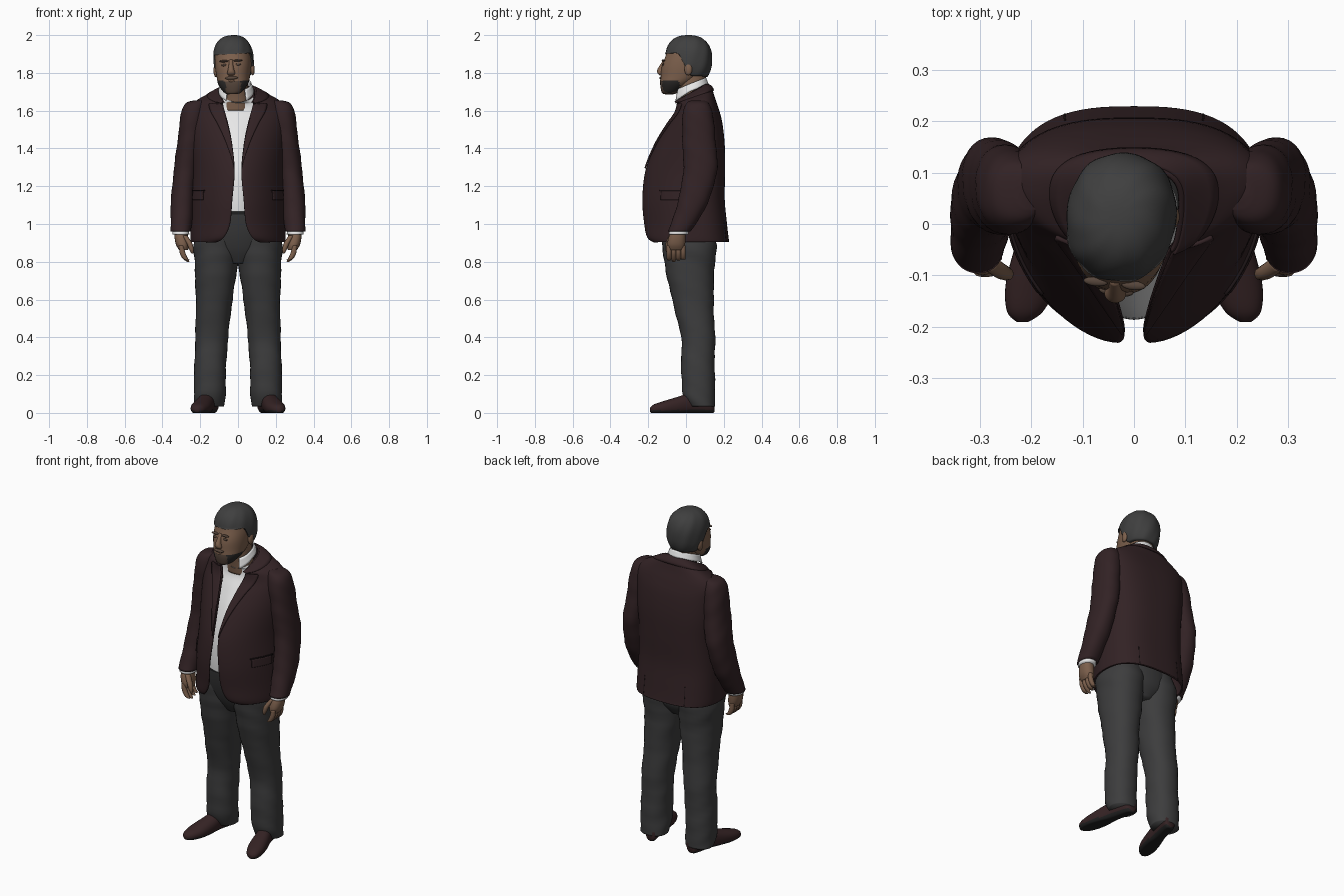
import bpy
import bmesh
import math
from mathutils import Matrix, Vector

cube = bpy.data.objects.get("Cube")
if cube:
    bpy.data.objects.remove(cube, do_unlink=True)


def material(name, r, g, b):
    mat = bpy.data.materials.new(name)
    mat.use_nodes = True
    mat.diffuse_color = (r, g, b, 1)
    bsdf = mat.node_tree.nodes["Principled BSDF"]
    bsdf.inputs["Base Color"].default_value = (r, g, b, 1)
    bsdf.inputs["Roughness"].default_value = .8
    return mat


WINE = material("dark wine cloth", .032, .016, .018)
SEAM = material("seam shadow", .012, .007, .008)
GREY = material("charcoal cloth", .046, .046, .047)
HAIR = material("grey hair", .05, .05, .05)
SKIN = material("skin", .2, .115, .072)
STUBBLE = material("brown stubble", .095, .062, .045)
BEARD = material("dark beard", .024, .022, .021)
WHITE = material("white shirt", .8, .8, .8)
LEATHER = material("brown leather", .036, .017, .018)
BLACK = material("black rubber", .015, .015, .015)


def spow(value, power):
    return math.copysign(abs(value) ** power, value)


def spline(rows, s):
    """Smooth row of values at the fractional row number s."""
    last = len(rows) - 1
    i = min(int(s), last - 1)
    t = s - i
    a, b, c, d = (rows[min(max(k, 0), last)] for k in (i - 1, i, i + 1, i + 2))
    return [q + t / 2 * (r - p + t * (2 * p - 5 * q + 4 * r - w + t * (3 * (q - r) + w - p)))
            for p, q, r, w in zip(a, b, c, d)]


def surface(name, fn, nu, nv, mats, wrap=True, rule=None, mirror=False, thick=0, post=None):
    """Grid of points fn(u, v); wrapped grids are closed with end caps."""
    bm = bmesh.new()
    count = nu if wrap else nu + 1
    grid = []
    for j in range(nv + 1):
        points = [Vector(fn(i / nu, j / nv)) for i in range(count)]
        grid.append([bm.verts.new(post(p) if post else p) for p in points])
    for low, high in zip(grid, grid[1:]):
        for i in range(nu):
            k = (i + 1) % count
            bm.faces.new((low[i], low[k], high[k], high[i]))
    if wrap:
        bm.faces.new(grid[0])
        bm.faces.new(grid[-1])
    bmesh.ops.recalc_face_normals(bm, faces=bm.faces)
    for face in bm.faces:
        face.smooth = True
        if rule:
            face.material_index = rule(face.calc_center_median())
    mesh = bpy.data.meshes.new(name)
    bm.to_mesh(mesh)
    bm.free()
    for mat in mats:
        mesh.materials.append(mat)
    obj = bpy.data.objects.new(name, mesh)
    bpy.context.collection.objects.link(obj)
    if mirror:
        obj.modifiers.new("mirror", "MIRROR").merge_threshold = .002
    if thick:
        mod = obj.modifiers.new("thickness", "SOLIDIFY")
        mod.thickness, mod.offset = thick, 0
    return obj


def loft(name, rows, mats, n=2.2, fold=0, side=1, sides=32, **options):
    """Body through rows of (z, centre x, centre y, radius x, radius y)."""
    def fn(u, v):
        z, cx, cy, rx, ry = spline(rows, v * (len(rows) - 1))
        a = u * math.tau
        k = 1 + fold * math.sin(z * 45 + 3 * math.sin(a)) * math.sin(z * 17 + a)
        return (side * (cx + k * rx * spow(math.cos(a), 2 / n)),
                cy + k * ry * spow(math.sin(a), 2 / n), z)
    return surface(name, fn, sides, 5 * (len(rows) - 1), mats, **options)


def blob(name, centre, size, mat, post=None):
    def fn(u, v):
        a, b = u * math.tau, .05 + v * 3.04
        d = (math.sin(b) * math.cos(a), math.sin(b) * math.sin(a), math.cos(b))
        return [c + r * e for c, r, e in zip(centre, size, d)]
    return surface(name, fn, 16, 10, [mat], post=post)


# Jacket: z, half width, front y, back y, side y, opening, slope
JACKET = [
    (.905, .245, -.165, .224, .03, .12, 0), (.93, .247, -.2, .22, .03, .075, 0),
    (1, .245, -.216, .212, .03, .042, 0), (1.13, .24, -.226, .2, .03, .03, 0),
    (1.28, .235, -.21, .202, .04, .018, 0), (1.42, .245, -.155, .2, .05, .03, 0),
    (1.53, .25, -.095, .187, .06, .05, .05), (1.6, .25, -.05, .168, .07, .068, .1),
    (1.65, .215, -.038, .15, .07, .08, .15), (1.685, .13, -.045, .13, .05, .08, .45),
    (1.7, .088, -.05, .105, .04, .07, .6)]


def body(s, u, out=0, closed=False):
    """Point on the jacket: row s, u from front edge (0) to back (1)."""
    z, w, front, back, mid, gap, slope = spline(JACKET, s)
    a, n, end = u * math.pi, 1.7, front
    if closed:
        gap = 0
    if u > .5:
        n, end, gap = 2.7, back, 0
    x = gap + (w - gap) * spow(math.sin(a), 2 / n)
    y = mid + (end - mid) * abs(math.cos(a)) ** (2 / n)
    away = Vector((x, y - mid, 0)).normalized() * out
    return x + away.x, y + away.y, z + slope * (y - mid)


def patch(name, s0, s1, u0, u1, mat, out=.006):
    def fn(u, v):
        return body(s0 + v * (s1 - s0), u0 + u * (u1 - u0), out)
    return surface(name, fn, 10, 8, [mat], wrap=False, mirror=True, thick=.006)


def lapel(u, v):
    width = .004 + .17 * min(v * 1.05, 1) ** .85
    return body(4.1 + 4 * v, u * width, .01)


def shirt_front(u, v):
    x, y, z = body(2.55 + v * 7, abs(u - .5) * .64, -.04 + .034 * v ** 2, True)
    return math.copysign(x, u - .5), y, z


surface("jacket_body", lambda u, v: body(v * 10, u), 40, 50, [WINE],
        wrap=False, mirror=True, thick=.01)
surface("jacket_lapels", lapel, 6, 30, [WINE], wrap=False, mirror=True, thick=.008)
surface("jacket_collar", lambda u, v: body(8.7 + 1.3 * v, u, .009), 30, 6, [WINE],
        wrap=False, mirror=True, thick=.008)
patch("pocket_flaps", 2.98, 3.3, .27, .42, WINE, .008)
patch("pocket_seams", 3.3, 3.34, .26, .43, SEAM, .008)
patch("back_vents", .03, 2.2, .855, .86, SEAM, .003)
surface("shirt_front", shirt_front, 30, 36, [WHITE], wrap=False)


# Shirt collar, open at the throat
def collar(u, v):
    a = (u - .5) * 5.2
    drop = max(0, abs(a) - 1.7)
    r = .078 + .014 * (1 - v) + .012 * drop
    x, y = math.sin(a) * r - .01, .03 + math.cos(a) * (r - .005)
    return x, y, 1.725 + .4 * (y - .03) + (.04 + .02 * drop) * (v - .5) - .012 * drop


surface("shirt_collar", collar, 40, 4, [WHITE], wrap=False, thick=.006)

# Trousers
loft("trouser_hips", [
    (.79, 0, .02, .06, .09), (.86, 0, .02, .17, .13), (.95, 0, .005, .2, .148),
    (1.05, 0, -.01, .2, .155), (1.085, 0, -.01, .198, .155)], [GREY, BLACK],
    rule=lambda c: int(c.z > 1.045))

for side, label in ((1, "left"), (-1, "right")):
    loft(label + "_trouser_leg", [
        (.035, .15, .085, .078, .07), (.1, .15, .068, .084, .086),
        (.24, .147, .063, .084, .089), (.4, .139, .064, .087, .09),
        (.6, .126, .036, .097, .11), (.78, .116, .02, .114, .132),
        (.89, .117, .016, .117, .144), (1, .105, .005, .1, .13)],
        [GREY], fold=.03, side=side)

    # Shoe, lofted from heel to toe and turned outwards
    def lay_down(p, side=side):
        return Vector((side * (.135 + p.x + .24 * p.z), .15 - p.z, max(p.y, 0)))

    loft(label + "_shoe", [
        (0, 0, .035, .02, .03), (.02, 0, .045, .038, .05), (.12, 0, .05, .042, .055),
        (.2, 0, .036, .05, .047), (.27, 0, .026, .05, .036), (.32, 0, .02, .035, .025),
        (.34, 0, .016, .012, .012)], [LEATHER, BLACK], post=lay_down,
        rule=lambda c: int(c.z < .014))

    # Sleeve and cuff
    loft(label + "_sleeve", [
        (1.655, .2, .065, .03, .035), (1.638, .225, .063, .054, .06),
        (1.58, .24, .062, .062, .08), (1.45, .255, .068, .064, .088),
        (1.3, .276, .076, .062, .09), (1.15, .292, .048, .061, .083),
        (1.04, .299, .005, .058, .072), (.96, .303, -.035, .053, .06)],
        [WINE], fold=.03, side=side)
    loft(label + "_cuff", [(.99, .303, -.03, .044, .05), (.945, .303, -.04, .045, .052)],
         [WHITE], side=side)

    # Hand with four curled fingers and a thumb
    loft(label + "_palm", [
        (.97, .303, -.04, .033, .036), (.93, .3, -.047, .036, .045),
        (.89, .294, -.052, .034, .047), (.862, .288, -.052, .024, .04)],
        [SKIN], side=side)
    for i in range(4):
        y, tip = -.09 + i * .025, .798 + .008 * abs(i - 1)
        loft(f"{label}_finger_{i + 1}", [
            (.885, .3, y, .012, .012), (.845, .293, y, .015, .013),
            (.815, .277, y, .013, .012), (tip, .262, y, .006, .007)],
            [SKIN], side=side, sides=12)
    loft(label + "_thumb", [
        (.94, .283, -.075, .014, .016), (.9, .258, -.092, .015, .015),
        (.865, .246, -.097, .012, .012), (.845, .242, -.096, .005, .006)],
        [SKIN], side=side, sides=12)

# Head, slightly turned and tilted
TILT = (Matrix.Translation((-.018, 0, 1.72)) @ Matrix.Rotation(math.radians(-6), 4, "Z")
        @ Matrix.Rotation(math.radians(-3), 4, "Y") @ Matrix.Translation((0, 0, -1.72)))


def pose(p):
    return TILT @ p


def beard_rule(c):
    if c.z > 1.757 or c.y > -.035:
        return 0
    return 2 if abs(c.x + .025) > .04 else 1


loft("neck", [(1.6, -.01, .045, .08, .07), (1.67, -.01, .037, .07, .07),
              (1.74, -.015, .03, .067, .075), (1.82, -.02, .03, .07, .075)], [SKIN])
loft("head", [
    (1.688, 0, -.092, .03, .03), (1.7, 0, -.083, .05, .047), (1.74, 0, -.055, .078, .082),
    (1.78, 0, -.028, .088, .106), (1.83, 0, -.012, .095, .117), (1.88, 0, 0, .096, .112),
    (1.93, 0, .008, .088, .1), (1.97, 0, .01, .05, .06)],
    [SKIN, STUBBLE, BEARD], post=pose, rule=beard_rule, sides=48)
loft("nose", [
    (1.787, 0, -.131, .014, .01), (1.798, 0, -.136, .021, .016), (1.815, 0, -.135, .017, .019),
    (1.84, 0, -.126, .012, .014), (1.87, 0, -.11, .01, .01)], [SKIN], post=pose)
blob("moustache", (0, -.132, 1.773), (.034, .01, .009), STUBBLE, pose)
blob("lower_lip", (0, -.132, 1.757), (.02, .007, .006), SKIN, pose)
for side, label in ((1, "left"), (-1, "right")):
    blob(label + "_ear", (side * .098, .022, 1.815), (.012, .021, .033), SKIN, pose)
    blob(label + "_eye", (side * .036, -.118, 1.843), (.016, .006, .006), STUBBLE, pose)
    blob(label + "_eyebrow", (side * .037, -.117, 1.864), (.024, .009, .006), STUBBLE, pose)


# Swept-back hair, cut along a stepped hairline
def hair(u, v):
    a, b = u * math.tau, .02 + v * 3.1
    ring = spow(math.sin(b), .82) * (1 + .012 * math.sin(9 * a + 4 * b))
    x = .106 * ring * spow(math.cos(a), .9)
    y = .012 + .125 * ring * spow(math.sin(a), .9)
    z = 1.868 + .132 * spow(math.cos(b), .85)
    t = min(max((y + .04) / .08, 0), 1)
    return x, y, max(z, 1.9 - .12 * t * t * (3 - 2 * t))


surface("hair", hair, 64, 40, [HAIR], post=pose)
